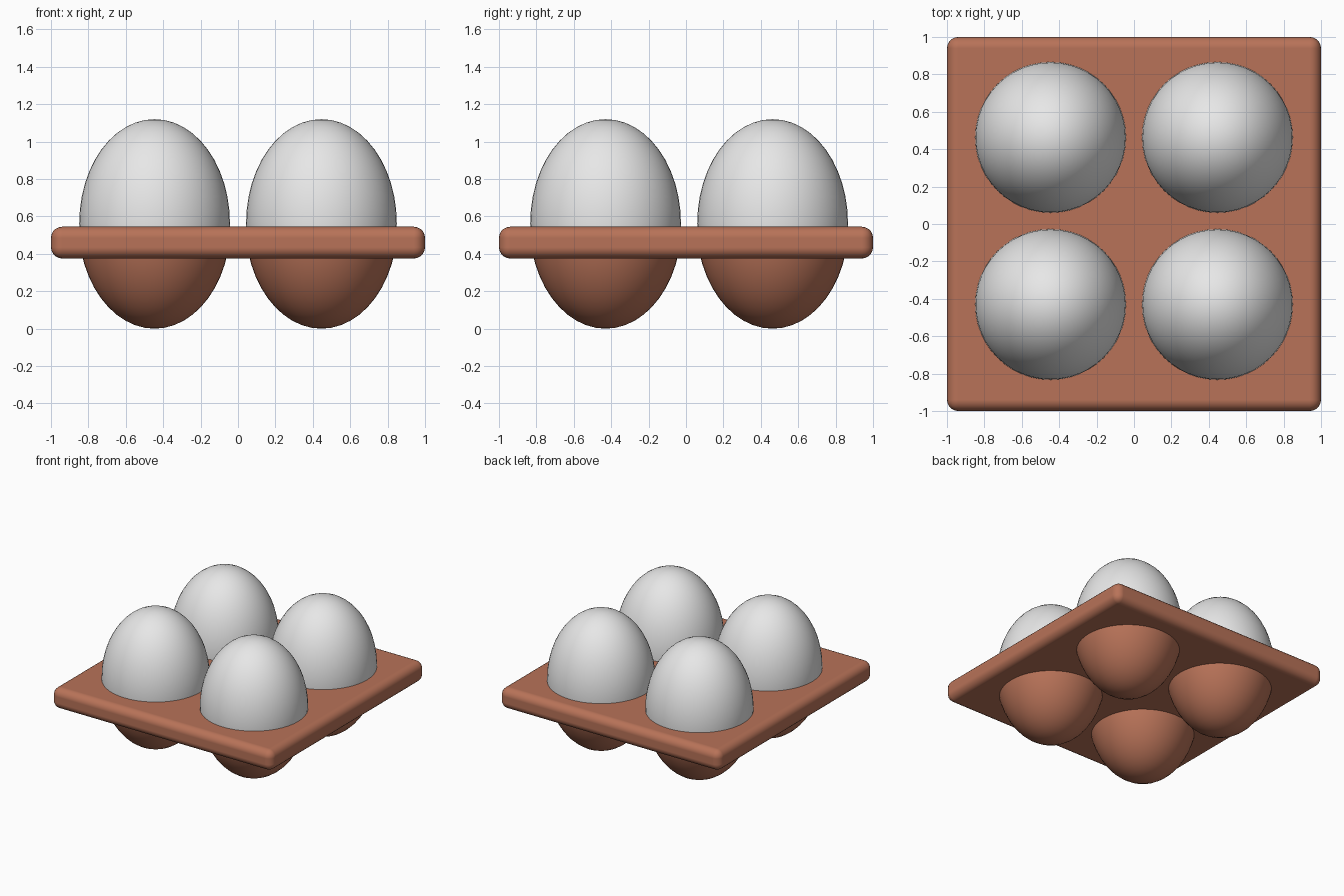
import bpy, bmesh

if "Cube" in bpy.data.objects:
    bpy.data.objects.remove(bpy.data.objects["Cube"])

def material(name, rgb):
    m = bpy.data.materials.new(name)
    m.diffuse_color = (*rgb, 1)
    m.use_nodes = True
    m.node_tree.nodes["Principled BSDF"].inputs["Base Color"].default_value = m.diffuse_color
    return m

CLAY = material("clay_brown", (0.48, 0.17, 0.098))
SHELL = material("egg_white", (0.8, 0.8, 0.8))

def make_object(name, bm, mat, loc):
    for f in bm.faces:
        f.smooth = True
    me = bpy.data.meshes.new(name)
    bm.to_mesh(me)
    bm.free()
    me.materials.append(mat)
    ob = bpy.data.objects.new(name, me)
    ob.location = loc
    bpy.context.collection.objects.link(ob)
    return ob

def ellipsoid(radius, half_height, cut_z=None):
    bm = bmesh.new()
    bmesh.ops.create_uvsphere(bm, u_segments=48, v_segments=24, radius=1)
    bmesh.ops.scale(bm, vec=(radius, radius, half_height), verts=bm.verts)
    if cut_z is not None:  # keep only the part below cut_z
        bmesh.ops.bisect_plane(bm, geom=bm.verts[:] + bm.edges[:] + bm.faces[:],
                               plane_co=(0, 0, cut_z), plane_no=(0, 0, 1), clear_outer=True)
    return bm

# Tray slab with rounded edges
bm = bmesh.new()
bmesh.ops.create_cube(bm, size=1)
bmesh.ops.scale(bm, vec=(2, 2, 0.17), verts=bm.verts)
tray = make_object("tray", bm, CLAY, (0, 0, 0.46))
bev = tray.modifiers.new("round_edges", 'BEVEL')
bev.width, bev.segments = 0.06, 5
bev.harden_normals = True

# Four cups under the tray, each holding an egg
MID = 0.56
for x in (-0.446, 0.446):
    for y in (-0.43, 0.463):
        make_object("cup", ellipsoid(0.407, 0.56, 0.46 - MID), CLAY, (x, y, MID))
        make_object("egg", ellipsoid(0.403, 0.557), SHELL, (x, y, MID + 0.003))
